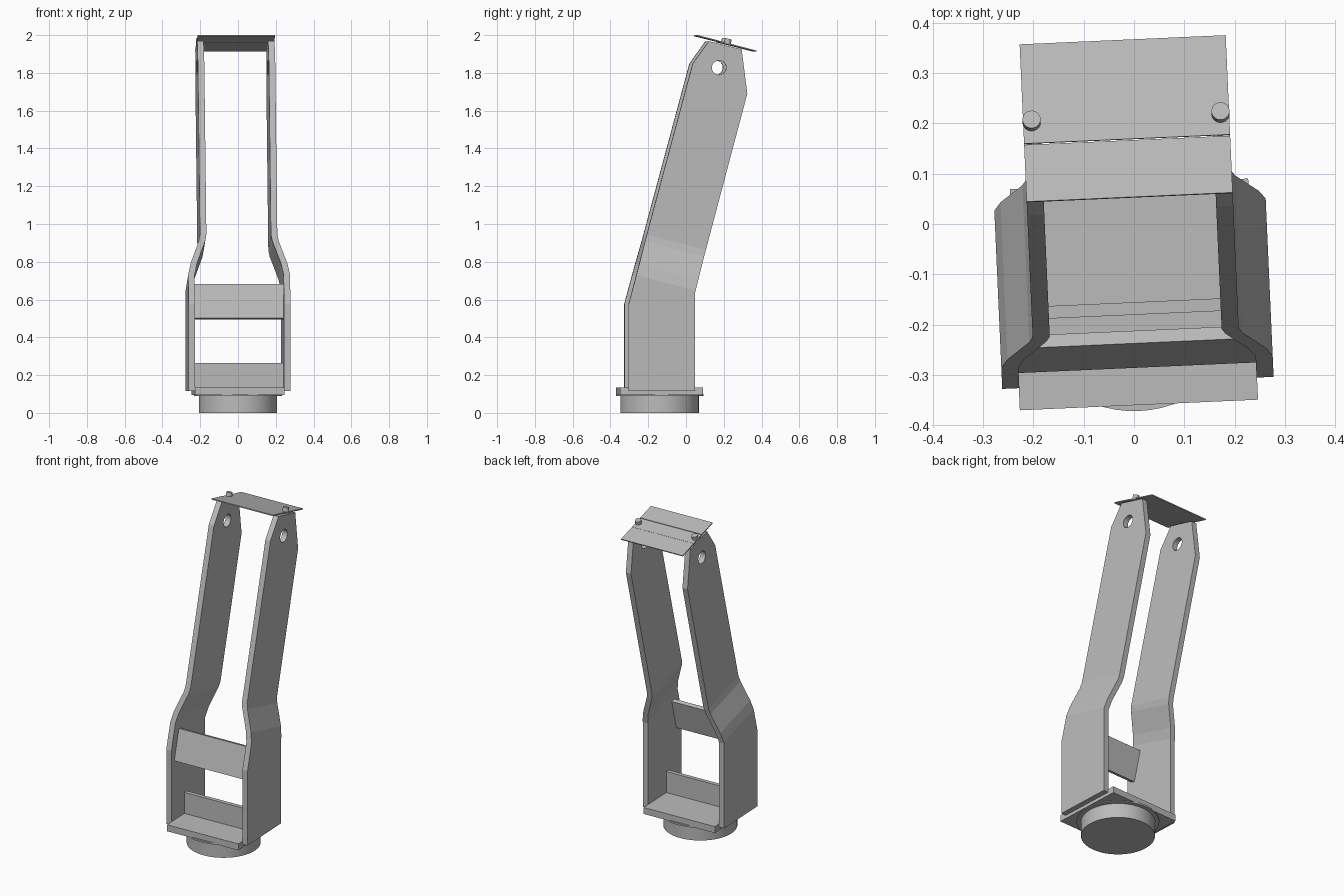
import bpy, bmesh, math
from mathutils import Matrix, Vector

old = bpy.data.objects.get("Cube")
if old:
    bpy.data.objects.remove(old, do_unlink=True)

# Whole assembly is turned slightly about the vertical axis of the base
FRAME = Matrix.Translation((0, -0.14, 0)) @ Matrix.Rotation(math.radians(2.55), 4, 'Z')
TILT = math.radians(-14.3)

metal = bpy.data.materials.new("grey_metal")
metal.use_nodes = True
GREY = (0.5, 0.5, 0.5, 1)
metal.diffuse_color = GREY
metal.node_tree.nodes["Principled BSDF"].inputs["Base Color"].default_value = GREY


def finish(name, bm, smooth=False):
    bmesh.ops.recalc_face_normals(bm, faces=bm.faces)
    mesh = bpy.data.meshes.new(name)
    bm.to_mesh(mesh)
    bm.free()
    obj = bpy.data.objects.new(name, mesh)
    bpy.context.collection.objects.link(obj)
    mesh.materials.append(metal)
    obj.matrix_world = FRAME
    if smooth:
        bpy.ops.object.select_all(action='DESELECT')
        obj.select_set(True)
        bpy.context.view_layer.objects.active = obj
        bpy.ops.object.shade_smooth_by_angle(angle=math.radians(30))
    return obj


def box(name, centre, size, tilt=0):
    bm = bmesh.new()
    place = Matrix.Translation(centre) @ Matrix.Rotation(tilt, 4, 'X') @ Matrix.Diagonal((*size, 1))
    bmesh.ops.create_cube(bm, size=1, matrix=place)
    return finish(name, bm)


def cylinder(name, centre, radius, depth, turn=None, sides=48):
    bm = bmesh.new()
    place = Matrix.Translation(centre) @ (turn or Matrix())
    bmesh.ops.create_cone(bm, cap_ends=True, segments=sides, radius1=radius,
                          radius2=radius, depth=depth, matrix=place)
    return finish(name, bm, True)


# Base: round foot, collar, square plate and its upright rib
cylinder("round_foot", (0, 0, 0.05), 0.208, 0.1, sides=64)
cylinder("foot_collar", (0, 0, 0.095), 0.232, 0.01, sides=64)
box("base_plate", (0, 0, 0.115), (0.474, 0.44, 0.04))
box("base_rib", (0, -0.028, 0.195), (0.474, 0.025, 0.14))

# Cross bar between the arms, leaning with them
box("cross_bar", (0, -0.109, 0.589), (0.474, 0.026, 0.188), math.radians(-15))


def on_slope(front_z, inset):
    """Section square to the leaning part of the arm."""
    back_z = front_z - 0.083
    return ((-0.176 + 0.269 * (front_z - 0.575), front_z),
            (0.177 + 0.266 * (back_z - 0.64), back_z), inset)


# Arm: front point, back point and inward shift of each section
sections = [
    ((-0.176, 0.115), (0.177, 0.115), 0),
    ((-0.176, 0.575), (0.177, 0.64), 0),
    on_slope(0.73, 0),
    on_slope(0.79, 0.013),
    on_slope(0.91, 0.058),
    on_slope(0.945, 0.065),
    ((0.167, 1.85), (0.456, 1.69), 0.065),
    ((0.252, 1.968), (0.426, 1.925), 0.065),
]
bm = bmesh.new()
rings = []
for (fv, fz), (bv, bz), inset in sections:
    outer, inner = 0.27 - inset, 0.236 - inset
    rings.append([bm.verts.new(p) for p in
                  ((outer, fv, fz), (outer, bv, bz), (inner, bv, bz), (inner, fv, fz))])
for low, high in zip(rings, rings[1:]):
    for i in range(4):
        j = (i + 1) % 4
        bm.faces.new((low[i], low[j], high[j], high[i]))
bm.faces.new(rings[0])
bm.faces.new(rings[-1])
arms = finish("side_arms", bm)

# Pivot hole through the arm head, then mirror to the other side
cutter = cylinder("hole_cutter", (0.19, 0.306, 1.828), 0.038, 0.2,
                  Matrix.Rotation(math.pi / 2, 4, 'Y'), 32)
cutter.hide_render = True
cut = arms.modifiers.new("hole", 'BOOLEAN')
cut.operation = 'DIFFERENCE'
cut.object = cutter
arms.modifiers.new("mirror", 'MIRROR')
bpy.context.view_layer.update()
done = bpy.data.meshes.new_from_object(arms.evaluated_get(bpy.context.evaluated_depsgraph_get()))
arms.modifiers.clear()
arms.data = done
bpy.data.objects.remove(cutter, do_unlink=True)


# Sloping top plates: a point at distance v along the depth, raised off the surface
def on_top(u, v, lift):
    return Vector((u, v, 2.0 - 0.255 * (v - 0.193) + lift))


def top_strip(name, v0, v1, thick, lift):
    length = (v1 - v0) / math.cos(TILT)
    return box(name, on_top(0, (v0 + v1) / 2, lift), (0.41, length, thick), TILT)


top_strip("top_plate_front", 0.193, 0.306, 0.006, -0.003)
top_strip("top_plate_back", 0.309, 0.506, 0.006, -0.005)
top_strip("top_plate_step", 0.309, 0.392, 0.002, -0.002)

# Bolts over each arm
for side, label in ((1, "left"), (-1, "right")):
    cylinder("bolt_" + label, on_top(side * 0.188, 0.353, 0.007), 0.018, 0.03,
             Matrix.Rotation(TILT, 4, 'X'), 24)
